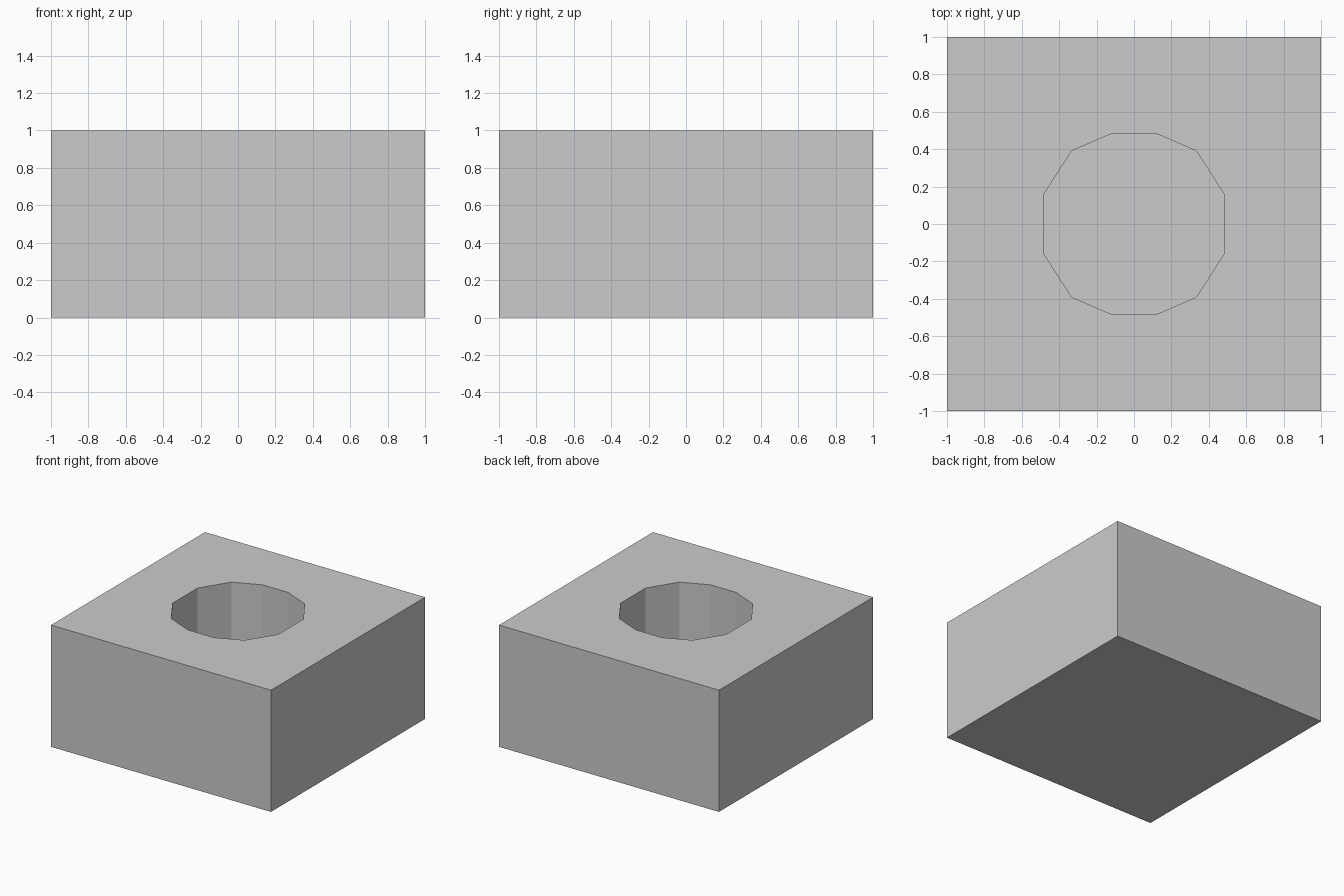
import bpy
import bmesh

if "Cube" in bpy.data.objects:
    bpy.data.objects.remove(bpy.data.objects["Cube"])


def prism(name, outline, z0, z1):
    """Extrude a counter-clockwise outline from z0 to z1."""
    bm = bmesh.new()
    base = bm.faces.new([bm.verts.new((x, y, z0)) for x, y in outline])
    top = bmesh.ops.extrude_face_region(bm, geom=[base], use_keep_orig=True)["geom"]
    verts = [v for v in top if isinstance(v, bmesh.types.BMVert)]
    bmesh.ops.translate(bm, verts=verts, vec=(0, 0, z1 - z0))
    bmesh.ops.recalc_face_normals(bm, faces=bm.faces)
    mesh = bpy.data.meshes.new(name)
    bm.to_mesh(mesh)
    bm.free()
    obj = bpy.data.objects.new(name, mesh)
    bpy.context.collection.objects.link(obj)
    return obj


# Square block
block = prism("block", [(-1, -1), (1, -1), (1, 1), (-1, 1)], 0, 1)

# Twelve-sided blind hole: one quarter mirrored around the centre
quarter = [(0.48, 0.162), (0.333, 0.391), (0.117, 0.484)]
half = quarter + [(-x, y) for x, y in reversed(quarter)]
outline = half + [(-x, -y) for x, y in half]
cutter = prism("hole_cutter", outline, 0.2, 1.2)
cutter.hide_render = True
cutter.hide_viewport = True

# Cut the hole into the block
cut = block.modifiers.new("hole", "BOOLEAN")
cut.operation = "DIFFERENCE"
cut.solver = "EXACT"
cut.object = cutter
